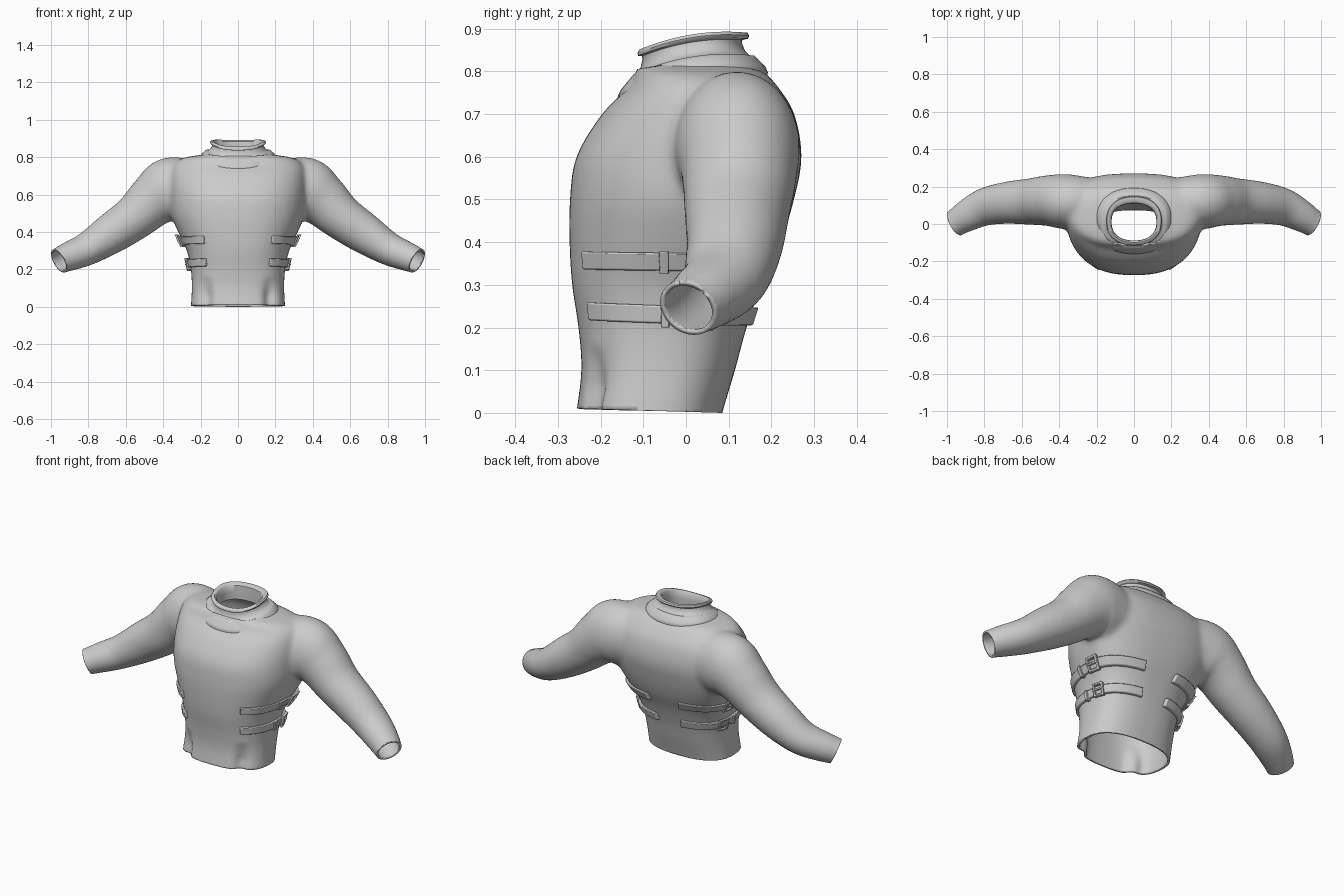
import bpy, bmesh, math
from mathutils import Vector
from mathutils.bvhtree import BVHTree

if "Cube" in bpy.data.objects:
    bpy.data.objects.remove(bpy.data.objects["Cube"])

N = 64


def spline(rows, steps=6):
    """Smooth in-between rows (Catmull-Rom)."""
    out = []
    for i in range(len(rows) - 1):
        p0, p1 = rows[max(i - 1, 0)], rows[i]
        p2, p3 = rows[i + 1], rows[min(i + 2, len(rows) - 1)]
        for k in range(steps):
            t = k / steps
            out.append([0.5 * (2 * b + (c - a) * t + (2 * a - 5 * b + 4 * c - d) * t * t
                               + (3 * b - a - 3 * c + d) * t ** 3)
                        for a, b, c, d in zip(p0, p1, p2, p3)])
    return out + [list(rows[-1])]


def loft(bm, rings, caps=True):
    vs = [[bm.verts.new(p) for p in r] for r in rings]
    n = len(vs[0])
    for a, b in zip(vs, vs[1:]):
        for i in range(n):
            bm.faces.new((a[i], a[(i + 1) % n], b[(i + 1) % n], b[i]))
    if caps:
        bm.faces.new(vs[0][::-1])
        bm.faces.new(vs[-1])


def section(w, yf, yb, m, e=2.5):
    """Horizontal outline: half width, front y, back y, y of the widest point."""
    pts = []
    for i in range(N):
        a = math.tau * i / N
        c, s = math.cos(a), math.sin(a)
        x = math.copysign(abs(c) ** (2 / e), c) * w
        y = abs(s) ** (2 / e)
        pts.append((x, m + y * (yb - m) if s > 0 else m - y * (m - yf)))
    return pts


def finish(bm, name, angle=40):
    bmesh.ops.recalc_face_normals(bm, faces=bm.faces[:])
    me = bpy.data.meshes.new(name)
    bm.to_mesh(me)
    bm.free()
    ob = bpy.data.objects.new(name, me)
    bpy.context.collection.objects.link(ob)
    bpy.ops.object.select_all(action='DESELECT')
    ob.select_set(True)
    bpy.context.view_layer.objects.active = ob
    bpy.ops.object.shade_smooth_by_angle(angle=math.radians(angle))
    return ob


# Torso volume: z, half width, front y, back y, widest y
torso = [(-.05, .252, -.260, .075, -.08), (0, .252, -.257, .085, -.08),
         (.1, .247, -.245, .115, -.06), (.2, .252, -.252, .142, -.04),
         (.3, .274, -.267, .177, -.01), (.4, .32, -.273, .222, .04),
         (.5, .36, -.272, .253, .08), (.6, .37, -.257, .271, .10),
         (.7, .37, -.197, .254, .10), (.76, .35, -.138, .218, .07),
         (.797, .29, -.12, .185, .04), (.82, .16, -.105, .145, .02),
         (.86, .13, -.098, .12, .01), (.92, .128, -.098, .12, .01)]
bm = bmesh.new()
loft(bm, [[(x, y, r[0]) for x, y in section(*r[1:])] for r in spline(torso)])

# Sleeve volumes: centre, sideways radius, upright radius
sleeve = [(.24, .12, .62, .13, .16), (.36, .12, .622, .147, .177),
          (.45, .125, .57, .137, .145), (.55, .12, .48, .125, .122),
          (.68, .113, .39, .113, .109), (.80, .09, .313, .101, .09),
          (.90, .04, .27, .085, .079), (.955, .005, .247, .074, .071),
          (1.01, -.03, .224, .072, .069)]
path = spline(sleeve)
for s in (1, -1):
    rings = []
    for i, p in enumerate(path):
        t = Vector(path[min(i + 1, len(path) - 1)][:3]) - Vector(path[max(i - 1, 0)][:3])
        u = t.cross(Vector((0, 0, 1))).normalized()
        v = u.cross(t).normalized()
        ring = []
        for k in range(32):
            a = math.tau * k / 32
            q = Vector(p[:3]) + u * p[3] * math.cos(a) + v * p[4] * math.sin(a)
            ring.append((q.x * s, q.y, q.z))
        rings.append(ring)
    loft(bm, rings)

# Merge the volumes into one cloth surface
body = finish(bm, "raw_body")
rm = body.modifiers.new("merge", 'REMESH')
rm.mode = 'VOXEL'
rm.voxel_size = .012
sm = body.modifiers.new("soften", 'SMOOTH')
sm.factor, sm.iterations = .5, 14
dg = bpy.context.evaluated_depsgraph_get()
merged = bpy.data.meshes.new_from_object(body.evaluated_get(dg))
bpy.data.objects.remove(body)
bm = bmesh.new()
bm.from_mesh(merged)

# Pinched folds at the front corners of the hem
for v in bm.verts:
    if v.co.z < .16 and v.co.y < -.05:
        k = math.exp(-((abs(v.co.x) - .17) / .03) ** 2) * min(1, (.16 - v.co.z) / .1)
        v.co.y += .022 * k
        v.co.x -= math.copysign(.01 * k, v.co.x)
surface = BVHTree.FromBMesh(bm)

# Open the hem, neck and cuffs, then give the cloth thickness
cuts = [((0, .085, 0), (0, -.03, -1)), ((0, 0, .825), (0, -.17, 1)),
        ((.957, .005, .247), (.8, -.43, -.42)), ((-.957, .005, .247), (-.8, -.43, -.42))]
for co, no in cuts:
    bmesh.ops.bisect_plane(bm, geom=bm.verts[:] + bm.edges[:] + bm.faces[:],
                           plane_co=co, plane_no=Vector(no).normalized(), clear_outer=True)
shirt = finish(bm, "jacket_body", 50)
so = shirt.modifiers.new("cloth", 'SOLIDIFY')
so.thickness, so.offset = .012, -1

# Collar: half width, front y, back y, height above the base line
collar = [(.185, -.140, .175, -.014), (.199, -.156, .189, -.010), (.203, -.160, .192, .002),
          (.198, -.152, .186, .014), (.180, -.130, .168, .030), (.172, -.122, .160, .036),
          (.162, -.114, .150, .034), (.146, -.106, .138, .046), (.137, -.102, .131, .062),
          (.136, -.103, .132, .070), (.146, -.112, .145, .074), (.149, -.114, .148, .081),
          (.144, -.110, .144, .088), (.132, -.098, .126, .088), (.122, -.090, .112, .078),
          (.120, -.088, .110, .040), (.120, -.088, .110, .0)]
bm = bmesh.new()
loft(bm, [[(x, y, .796 + h + .19 * y - 1.0 * y * y)
           for x, y in section(w, f, b, (f + b) / 2, 2.3)]
          for w, f, b, h in collar], caps=False)
finish(bm, "folded_collar", 50)


def band(bm, side, a0, a1, z0, z1, height, low, high):
    """Strip hugging the torso between two angles measured from the front."""
    rings = []
    n = max(2, int(abs(a1 - a0) / 4) + 1)
    for i in range(n + 1):
        t = i / n
        a = math.radians(a0 + (a1 - a0) * t)
        z = z0 + (z1 - z0) * t
        d = Vector((side * math.sin(a), -math.cos(a), 0))
        ring = []
        for dz, off in ((-1, low), (-1, high), (1, high), (1, low)):
            o = Vector((0, -.03, z + dz * height / 2))
            hit = surface.ray_cast(o, d)[0]
            ring.append(hit + d * off)
        rings.append(ring)
    loft(bm, rings)


# Side straps with buckles
for side, label in ((1, "right"), (-1, "left")):
    for level, zf, zb in (("upper", .357, .352), ("lower", .238, .226)):
        bm = bmesh.new()
        band(bm, side, 41, 112, zf, zb, .042, -.006, .013)
        band(bm, side, 96, 158, zb, zb, .042, -.006, .018)
        ob = finish(bm, f"{level}_{label}_strap", 35)
        bv = ob.modifiers.new("soft_edge", 'BEVEL')
        bv.width, bv.segments = .004, 2

        bm = bmesh.new()
        for a in (98, 108):
            band(bm, side, a, a + 2.5, zb, zb, .066, .010, .027)
        for dz in (-.029, .029):
            band(bm, side, 98, 110.5, zb + dz, zb + dz, .009, .010, .027)
        band(bm, side, 98, 110, zb, zb, .008, .018, .030)
        band(bm, side, 84, 88, zb, zb, .052, -.004, .021)
        ob = finish(bm, f"{level}_{label}_buckle", 35)
        bv = ob.modifiers.new("soft_edge", 'BEVEL')
        bv.width, bv.segments = .002, 2
